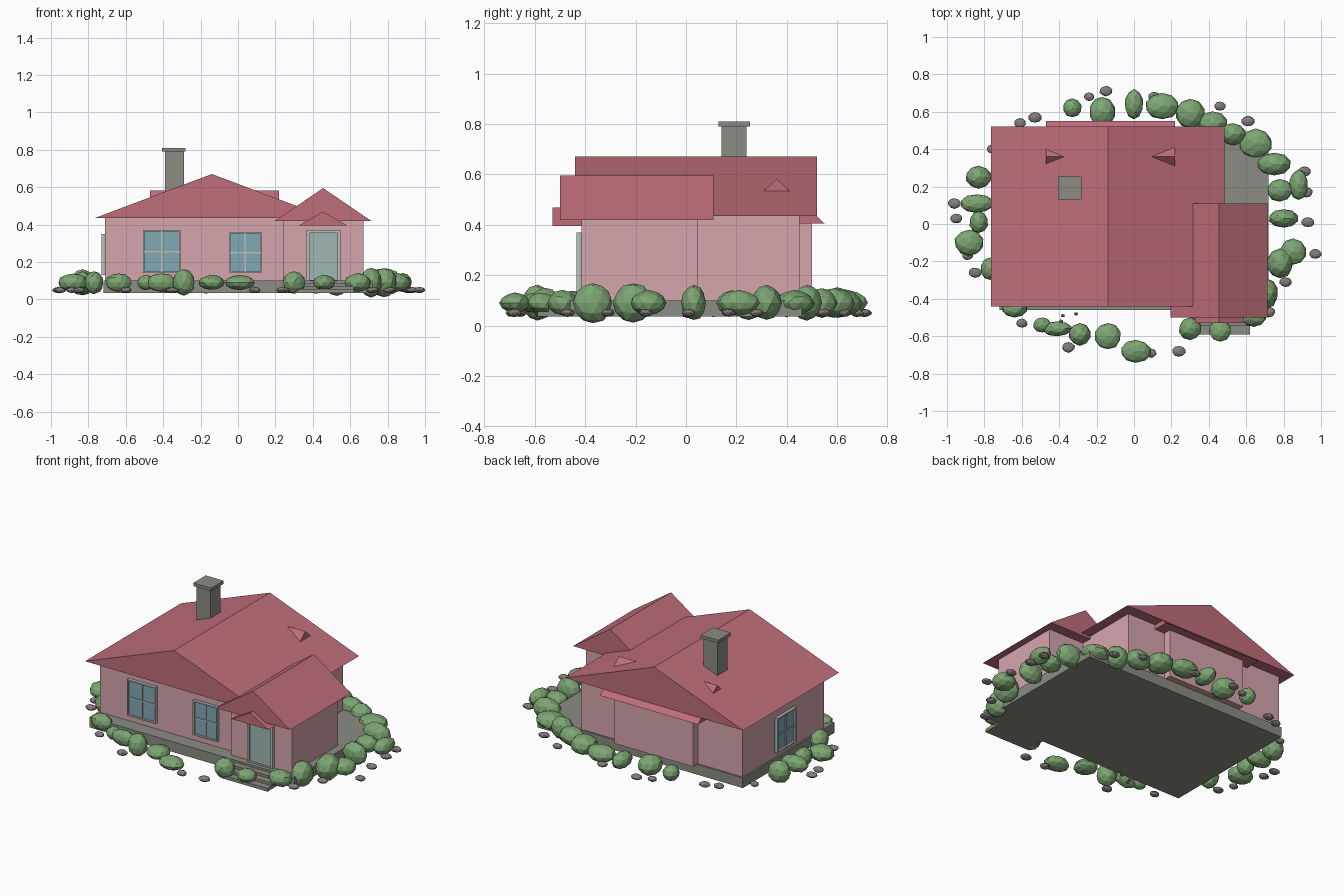
import bpy
import bmesh
import random
from mathutils import Matrix, Vector

random.seed(4)
cube = bpy.data.objects.get("Cube")
if cube:
    bpy.data.objects.remove(cube, do_unlink=True)


def material(name, *rgb):
    """Flat material from display colour, converted to linear."""
    colour = [((c + 0.055) / 1.055) ** 2.4 for c in rgb] + [1.0]
    mat = bpy.data.materials.new(name)
    mat.use_nodes = True
    mat.diffuse_color = colour
    mat.node_tree.nodes["Principled BSDF"].inputs["Base Color"].default_value = colour
    return mat


ROOF = material("red roof", 0.75, 0.43, 0.48)
WALL = material("pink wall", 0.84, 0.65, 0.68)
STONE = material("grey stone", 0.55, 0.55, 0.52)
ROCK = material("rock", 0.52, 0.49, 0.49)
LEAF = material("green leaves", 0.49, 0.65, 0.45)
GLASS = material("blue glass", 0.50, 0.67, 0.71)
DOOR = material("door glass", 0.62, 0.72, 0.71)
FRAME = material("pale frame", 0.76, 0.75, 0.71)


def finish(name, bm, mat):
    bmesh.ops.recalc_face_normals(bm, faces=bm.faces)
    mesh = bpy.data.meshes.new(name)
    bm.to_mesh(mesh)
    bm.free()
    mesh.materials.append(mat)
    obj = bpy.data.objects.new(name, mesh)
    bpy.context.collection.objects.link(obj)
    return obj


def add_box(bm, x, y, z):
    """Box given as (min, max) pairs."""
    spans = (x, y, z)
    centre = Vector([(a + b) / 2 for a, b in spans])
    size = [b - a for a, b in spans]
    matrix = Matrix.Translation(centre) @ Matrix.Diagonal(size + [1])
    bmesh.ops.create_cube(bm, size=1, matrix=matrix)


def box(name, mat, *spans):
    bm = bmesh.new()
    add_box(bm, *spans)
    return finish(name, bm, mat)


def gable(name, across, along, z, ridge, axis="y"):
    """Solid triangular roof whose ridge runs along the axis."""
    bm = bmesh.new()
    profile = [(across[0], z[0]), (across[1], z[0]), (ridge, z[1])]
    ends = []
    for a in along:
        ends.append([bm.verts.new((p, a, h) if axis == "y" else (a, p, h))
                     for p, h in profile])
    for ring in ends:
        bm.faces.new(ring)
    for i in range(3):
        j = (i + 1) % 3
        bm.faces.new((ends[0][i], ends[0][j], ends[1][j], ends[1][i]))
    return finish(name, bm, ROOF)


def window(name, width, height, matrix, glass, bars=True, edge=0.008):
    """Glazed opening facing local -y, with its base centre at the origin."""
    w = width / 2
    pane = box(name + "_glass", glass, (-w, w), (-0.008, 0), (0, height))
    bm = bmesh.new()
    depth = (-0.02, 0)
    for side in (-1, 1):
        add_box(bm, sorted((side * w, side * (w - edge))), depth, (0, height))
    for base in (0, height - edge):
        add_box(bm, (-w, w), depth, (base, base + edge))
    if bars:
        add_box(bm, (-0.004, 0.004), (-0.014, 0), (0, height))
        add_box(bm, (-w, w), (-0.014, 0), (height / 2 - 0.004, height / 2 + 0.004))
    frame = finish(name + "_frame", bm, FRAME)
    pane.matrix_world = frame.matrix_world = matrix


def lump(name, mat, centre, radii, detail, wobble):
    """Faceted, slightly irregular ellipsoid."""
    bm = bmesh.new()
    bmesh.ops.create_icosphere(bm, subdivisions=detail, radius=1)
    for v in bm.verts:
        v.co *= random.uniform(1 - wobble, 1 + wobble)
        v.co = Vector([c + r * u for c, r, u in zip(centre, radii, v.co)])
    return finish(name, bm, mat)


# Foundation and front steps
box("foundation", STONE, (-0.72, 0.72), (-0.46, 0.46), (0.035, 0.1))
for i in range(3):
    box(f"step_{i + 1}", STONE, (0.3, 0.62), (-0.59 + i * 0.045, -0.44),
        (0.035, 0.055 + i * 0.016))

# Walls
box("main_walls", WALL, (-0.71, 0.42), (-0.37, 0.45), (0.1, 0.44))
box("wing_walls", WALL, (0.24, 0.67), (-0.415, 0.045), (0.1, 0.425))
box("back_bay_walls", WALL, (-0.4, 0.15), (0.3, 0.5), (0.1, 0.41))

# Roofs
gable("main_roof", (-0.765, 0.485), (-0.44, 0.52), (0.435, 0.67), -0.14)
gable("wing_roof", (0.195, 0.715), (-0.5, 0.11), (0.418, 0.595), 0.455)
gable("porch_roof", (0.325, 0.585), (-0.53, -0.4), (0.395, 0.468), 0.455)
gable("back_bay_roof", (0.17, 0.55), (-0.47, 0.22), (0.405, 0.582), 0.36, "x")

# Chimney
box("chimney_shaft", STONE, (-0.39, -0.29), (0.14, 0.24), (0.5, 0.79))
box("chimney_cap", STONE, (-0.405, -0.28), (0.13, 0.255), (0.79, 0.81))

# Windows and door
window("front_window_large", 0.2, 0.23, Matrix.Translation((-0.407, -0.37, 0.14)), GLASS)
window("front_window_small", 0.17, 0.22, Matrix.Translation((0.04, -0.37, 0.14)), GLASS)
side = Matrix.Translation((-0.71, 0.03, 0.13)) @ Matrix.Rotation(-1.5708, 4, "Z")
window("side_window", 0.19, 0.22, side, GLASS)
window("front_door", 0.18, 0.28, Matrix.Translation((0.457, -0.415, 0.09)), DOOR,
       bars=False, edge=0.014)

# Bushes: x, y and three radii in hundredths
FRONT_BUSHES = [
    (-84, 11, 9, 5, 5), (-83, 1, 5, 6, 6), (-88, -10, 8, 7, 5), (-77, -24, 5, 6, 6),
    (-64, -45, 7, 5, 5), (-49, -54, 5, 4, 4), (-41, -56, 8, 4, 5), (-29, -59, 6, 6, 7),
    (-14, -60, 7, 7, 4), (1, -68, 8, 6, 4), (30, -56, 6, 6, 6), (46, -57, 6, 6, 4),
    (64, -49, 7, 6, 5), (71, -37, 6, 8, 8), (78, -21, 7, 8, 8), (85, -15, 7, 7, 5)]
BACK_BUSHES = [
    (80, 3, 8, 5, 7), (78, 18, 7, 6, 5), (88, 21, 5, 8, 5), (75, 32, 9, 6, 7),
    (65, 43, 9, 8, 5), (53, 48, 7, 6, 7), (42, 54, 8, 6, 6), (30, 59, 8, 8, 6),
    (15, 63, 9, 7, 5), (0, 64, 5, 8, 5), (-17, 60, 7, 8, 6), (-33, 62, 5, 5, 5),
    (-83, 25, 7, 6, 7)]
for i, (x, y, *radii) in enumerate(FRONT_BUSHES + BACK_BUSHES):
    lump(f"bush_{i + 1}", LEAF, (x / 100, y / 100, 0.09),
         [r / 100 for r in radii], 2, 0.04)

# Edging rocks: x and y in hundredths
ROCKS = [
    (-96, 11), (-95, 3), (-89, -17), (-85, -26), (-60, -53), (-35, -66), (24, -68),
    (97, -16), (93, 1), (92, 17), (91, 28), (81, -31), (61, 55), (46, 63), (11, 68),
    (-15, 71), (-24, 68), (-53, 57), (-61, 54), (-76, 40), (9, -69), (72, -47)]
for i, (x, y) in enumerate(ROCKS):
    wide = random.uniform(0.028, 0.036)
    lump(f"rock_{i + 1}", ROCK, (x / 100, y / 100, 0.05),
         (wide, wide * 0.8, 0.016), 2, 0.06)
for i, (x, y) in enumerate([(-38, -49), (-39, -52), (-31, -48)]):
    lump(f"pebble_{i + 1}", ROCK, (x / 100, y / 100, 0.045), (0.012, 0.01, 0.008), 1, 0.1)
